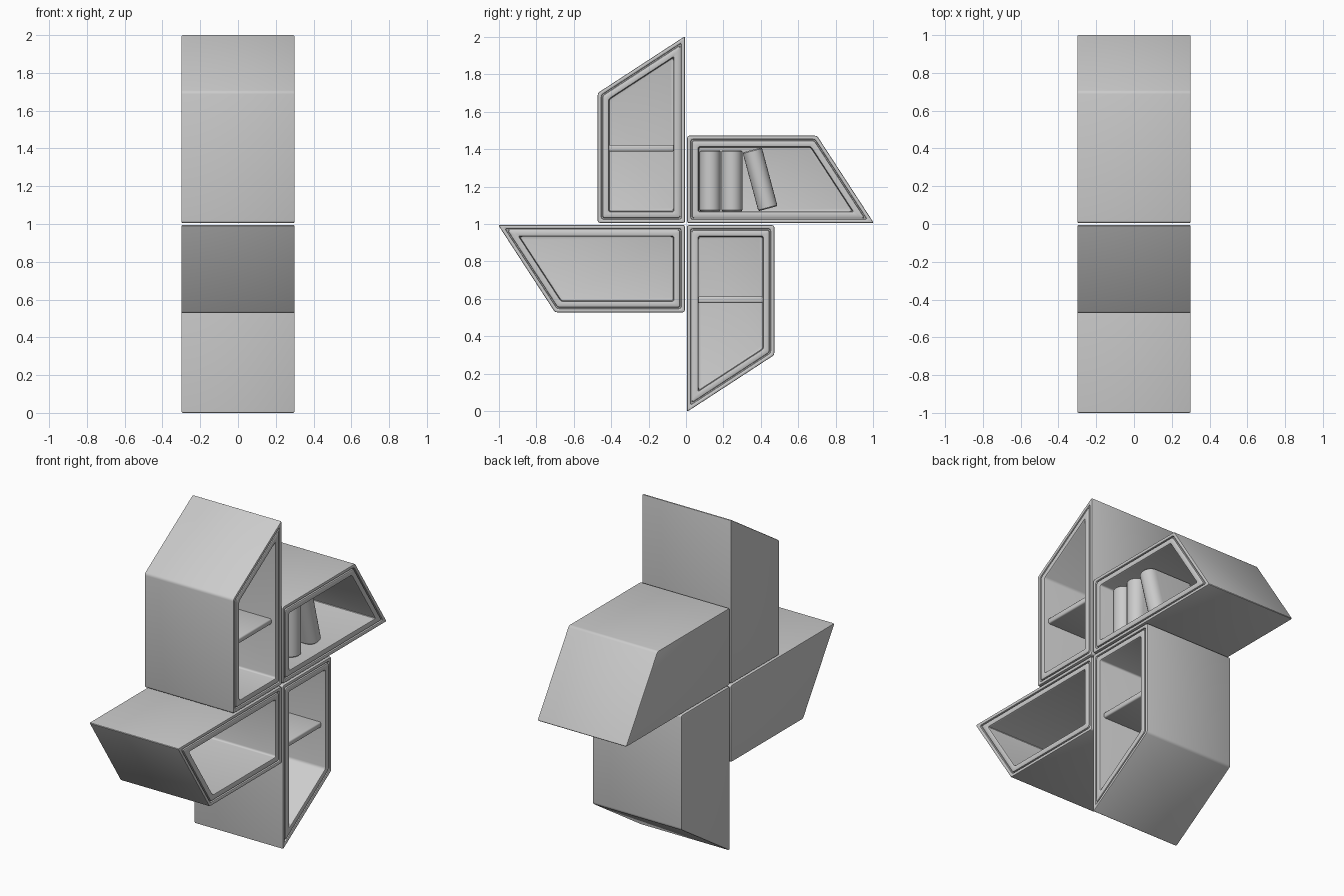
import bpy, bmesh, math
from mathutils import Vector, Matrix

if "Cube" in bpy.data.objects:
    bpy.data.objects.remove(bpy.data.objects["Cube"])

# One wedge cubby in the y-z plane, relative to the pinwheel centre at z = 1
WEDGE = [Vector(p) for p in ((-0.472, 0.006), (-0.005, 0.006), (-0.005, 1.004), (-0.472, 0.70))]


def inset_loop(inset, r=0.012, steps=3):
    """Wedge outline moved inwards, with softly rounded corners."""
    n, corners, out = len(WEDGE), [], []
    for i, p in enumerate(WEDGE):
        a = (p - WEDGE[i - 1]).normalized()
        b = (WEDGE[(i + 1) % n] - p).normalized()
        na, nb = Vector((-a.y, a.x)), Vector((-b.y, b.x))
        corners.append(p + (na + nb) * inset / (1 + na.dot(nb)))
    for i, p in enumerate(corners):
        s = p + (corners[i - 1] - p).normalized() * r
        e = p + (corners[(i + 1) % n] - p).normalized() * r
        for k in range(steps + 1):
            t = k / steps
            out.append(s * (1 - t) ** 2 + p * 2 * t * (1 - t) + e * t * t)
    return out


def finish(name, bm, matrix):
    bmesh.ops.recalc_face_normals(bm, faces=bm.faces)
    bm.transform(matrix)
    me = bpy.data.meshes.new(name)
    bm.to_mesh(me)
    bm.free()
    ob = bpy.data.objects.new(name, me)
    bpy.context.collection.objects.link(ob)
    bpy.ops.object.select_all(action='DESELECT')
    ob.select_set(True)
    bpy.context.view_layer.objects.active = ob
    bpy.ops.object.shade_smooth_by_angle(angle=math.radians(35))
    return ob


def loft(name, loops, matrix):
    """Skin a list of vertex loops and cap both ends."""
    bm = bmesh.new()
    rings = [[bm.verts.new(v) for v in loop] for loop in loops]
    for a, b in zip(rings, rings[1:]):
        for i in range(len(a)):
            j = (i + 1) % len(a)
            bm.faces.new((a[i], a[j], b[j], b[i]))
    bm.faces.new(rings[0])
    bm.faces.new(rings[-1])
    return finish(name, bm, matrix)


# Wall section (inset, x): back, outer wall, grooved front frame, inner wall
SECTION = [(0.008, -0.3), (0.002, -0.298), (0, -0.292), (0, 0.292), (0.002, 0.298),
           (0.008, 0.3), (0.014, 0.3), (0.019, 0.297), (0.021, 0.288), (0.026, 0.288),
           (0.028, 0.297), (0.033, 0.3), (0.052, 0.3), (0.058, 0.298), (0.061, 0.291),
           (0.061, -0.262), (0.063, -0.268), (0.069, -0.27)]


def shelf(name, matrix):
    bm = bmesh.new()
    bmesh.ops.create_cube(bm, size=1)
    bm.transform(Matrix.Translation((0, -0.2385, 0.405)) @ Matrix.Diagonal((0.544, 0.352, 0.034, 1)))
    bmesh.ops.bevel(bm, geom=bm.edges[:], offset=0.009, segments=3, affect='EDGES', profile=0.5)
    return finish(name, bm, matrix)


# Four cubbies turned around the centre, shelves in the two upright ones
NAMES = ("upper_left", "lower_left", "lower_right", "upper_right")
for i, n in enumerate(NAMES):
    m = Matrix.Translation((0, 0, 1)) @ Matrix.Rotation(i * math.pi / 2, 4, 'X')
    loft(n + "_cubby", [[(x, p.x, p.y) for p in inset_loop(d)] for d, x in SECTION], m)
    if i % 2 == 0:
        shelf(n + "_shelf", m)


# Books with rounded spines facing the opening
def book(name, y, z, tilt, width=0.112, height=0.325):
    def ring(s, zz):
        h = width / 2 * s
        pts = [(-0.06, h, zz), (-0.06, -h, zz)]
        for k in range(13):
            a = -math.pi / 2 + math.pi * k / 12
            pts.append((0.185 + 0.056 * s * math.cos(a), h * math.sin(a), zz))
        return pts
    loops = [ring(0.9, 0), ring(1, 0.006), ring(1, height - 0.006), ring(0.9, height)]
    loft(name, loops, Matrix.Translation((0, y, z)) @ Matrix.Rotation(tilt, 4, 'X'))


book("book_1", 0.129, 1.068, 0)
book("book_2", 0.245, 1.068, 0)
book("book_leaning", 0.438, 1.082, math.radians(15), width=0.106)
